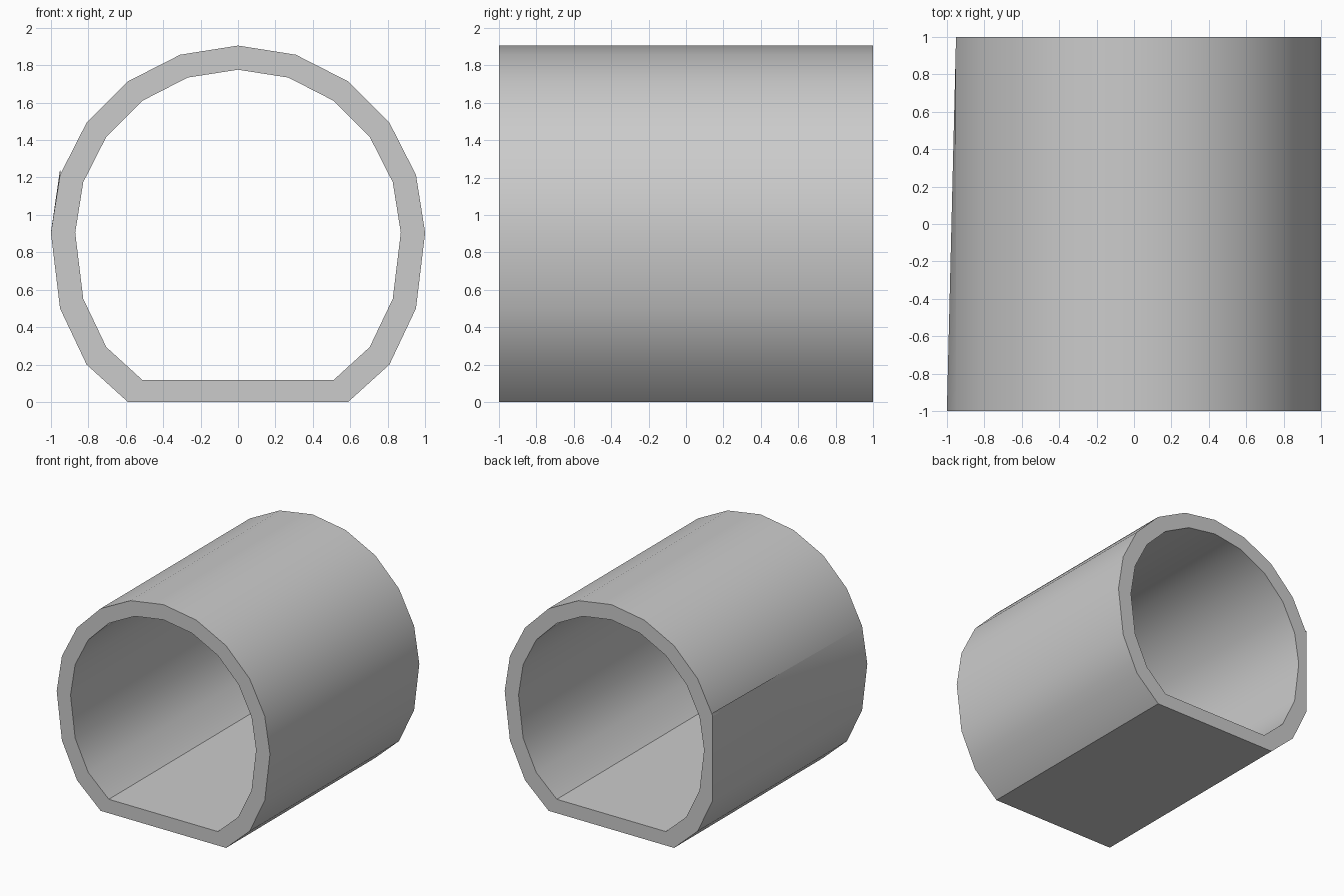
import bpy, bmesh, math

if "Cube" in bpy.data.objects:
    bpy.data.objects.remove(bpy.data.objects["Cube"])

# Right half of the outer and inner outlines (x, z), from crown to floor corner
OUTER = [(0, 1.905), (0.309, 1.856), (0.588, 1.714), (0.809, 1.493), (0.951, 1.214),
         (1, 0.905), (0.951, 0.5), (0.809, 0.2), (0.588, 0)]
INNER = [(0, 1.776), (0.269, 1.734), (0.511, 1.61), (0.704, 1.417), (0.827, 1.175),
         (0.87, 0.905), (0.827, 0.552), (0.704, 0.294), (0.511, 0.118)]


def loop(half):
    return half + [(-x, z) for x, z in reversed(half[1:])]


def ring(bm, pts, y):
    return [bm.verts.new((x, y, z)) for x, z in pts]


bm = bmesh.new()
outer, inner = loop(OUTER), loop(INNER)
back_outer = list(outer)
# slight bulge on the far left shoulder
back_outer[-5] = (-0.951, 1.242)
rings = [ring(bm, outer, -1), ring(bm, back_outer, 1), ring(bm, inner, 1), ring(bm, inner, -1)]

# Outer skin, back rim, inner skin, front rim
n = len(outer)
for k in range(4):
    a, b = rings[k], rings[(k + 1) % 4]
    for i in range(n):
        j = (i + 1) % n
        bm.faces.new((a[i], a[j], b[j], b[i]))
bmesh.ops.recalc_face_normals(bm, faces=bm.faces)

mesh = bpy.data.meshes.new("tunnel_segment")
bm.to_mesh(mesh)
bm.free()
tunnel = bpy.data.objects.new("tunnel_segment", mesh)
bpy.context.collection.objects.link(tunnel)

# Smooth walls, crisp floor corners and rims
bpy.context.view_layer.objects.active = tunnel
tunnel.select_set(True)
bpy.ops.object.shade_smooth_by_angle(angle=math.radians(30))
